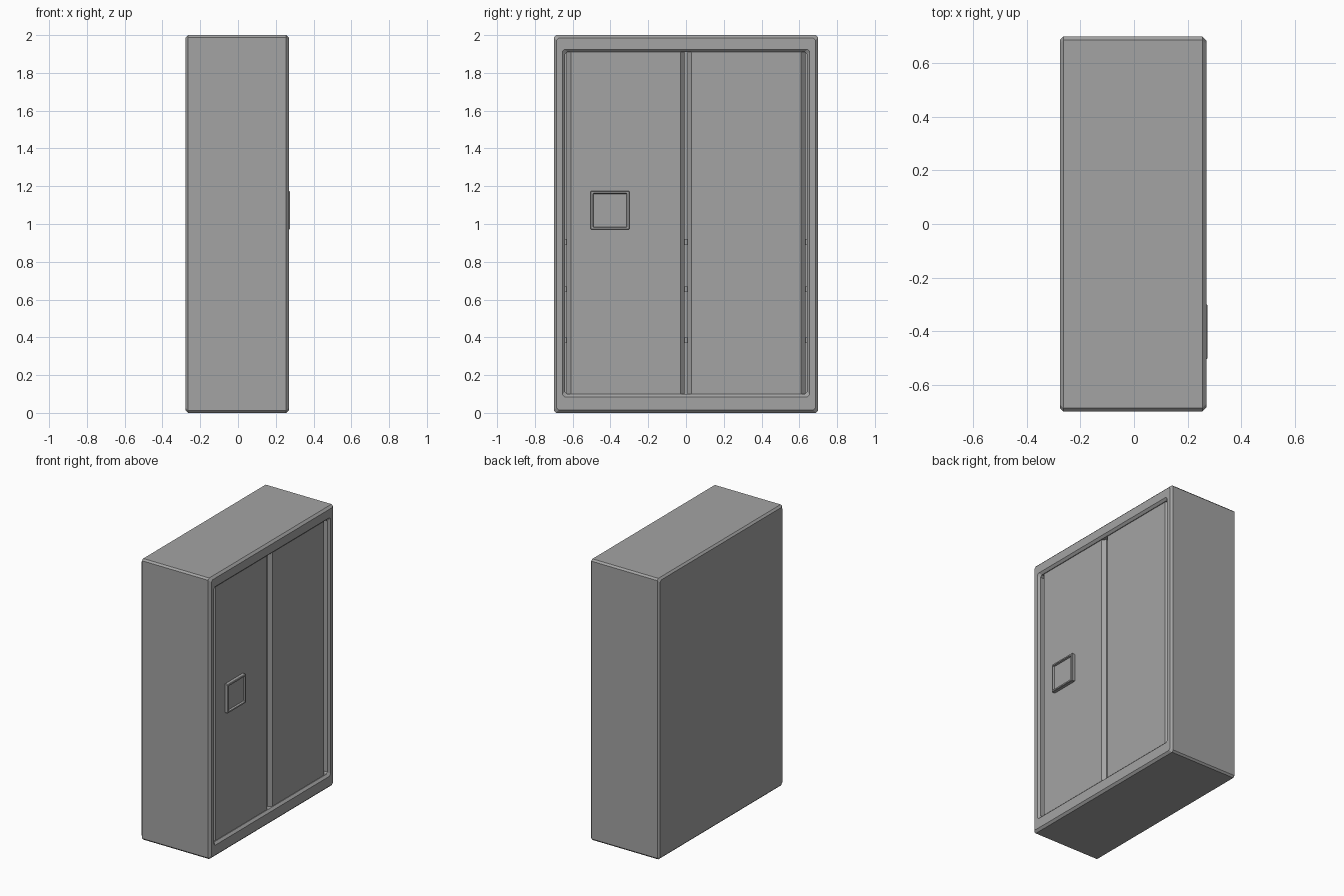
import bpy
import bmesh

default_cube = bpy.data.objects.get("Cube")
if default_cube:
    bpy.data.objects.remove(default_cube, do_unlink=True)

grey = bpy.data.materials.new("grey metal")
grey.use_nodes = True
colour = (0.37, 0.37, 0.37, 1)
grey.diffuse_color = colour
grey.node_tree.nodes["Principled BSDF"].inputs["Base Color"].default_value = colour


def loft(name, rings):
    """Join vertex rings into a closed solid with a cap at each end."""
    bm = bmesh.new()
    loops = [[bm.verts.new(p) for p in ring] for ring in rings]
    for a, b in zip(loops, loops[1:]):
        for i in range(len(a)):
            j = (i + 1) % len(a)
            bm.faces.new((a[i], a[j], b[j], b[i]))
    bm.faces.new(loops[0])
    bm.faces.new(loops[-1])
    bmesh.ops.recalc_face_normals(bm, faces=bm.faces)
    mesh = bpy.data.meshes.new(name)
    bm.to_mesh(mesh)
    bm.free()
    mesh.materials.append(grey)
    obj = bpy.data.objects.new(name, mesh)
    bpy.context.collection.objects.link(obj)
    return obj


def frame_ring(x, y0, y1, z0, z1, c):
    """Rectangle facing x with its corners cut by c."""
    return [(x, y, z) for y, z in (
        (y0 + c, z0), (y1 - c, z0), (y1, z0 + c), (y1, z1 - c),
        (y1 - c, z1), (y0 + c, z1), (y0, z1 - c), (y0, z0 + c))]


# Hollow cabinet body: chamfered back, sides, front frame, recess
body = [(-0.277, 0.687, 0.013, 1.987), (-0.264, 0.70, 0, 2),
        (0.255, 0.70, 0, 2), (0.27, 0.685, 0.015, 1.985),
        (0.27, 0.655, 0.085, 1.925), (0.255, 0.64, 0.10, 1.91),
        (-0.25, 0.64, 0.10, 1.91)]
loft("cabinet_body", [frame_ring(x, -y, y, z0, z1, 0.012)
                      for x, y, z0, z1 in body])

# Doors with bevelled vertical edges and a narrow gap between them
profile = [(0.22, 0.007), (0.228, 0.007), (0.25, 0.029),
           (0.25, 0.61), (0.228, 0.632), (0.22, 0.632)]
for side, name in ((-1, "right_door"), (1, "left_door")):
    loft(name, [[(x, side * y, z) for x, y in profile] for z in (0.10, 1.91)])

# Square latch plate with a raised rim
latch = [(0.245, 0), (0.271, 0), (0.275, 0.003), (0.275, 0.012), (0.262, 0.015)]
loft("latch_plate", [frame_ring(x, -0.505 + d, -0.30 - d, 0.97 + d, 1.175 - d, 0.003)
                     for x, d in latch])

# Shelves behind the doors
for n, z in enumerate((0.37, 0.64, 0.89)):
    loft("shelf_%d" % (n + 1), [frame_ring(x, -0.64, 0.64, z, z + 0.03, 0.002)
                               for x in (-0.25, 0.2)])
